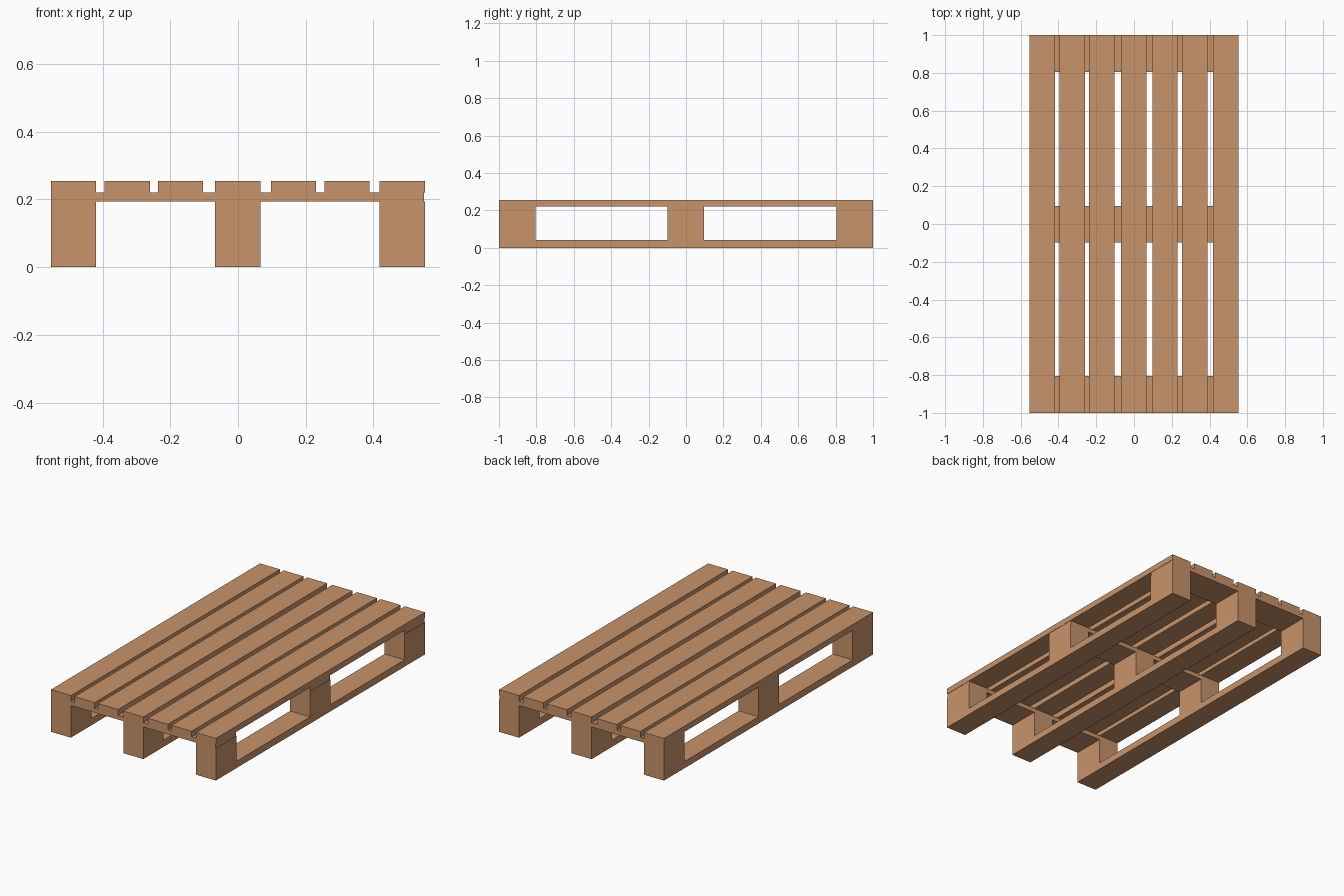
import bpy

if "Cube" in bpy.data.objects:
    bpy.data.objects.remove(bpy.data.objects["Cube"])

wood = bpy.data.materials.new("light_wood")
wood.diffuse_color = (0.578, 0.296, 0.144, 1.0)
wood.use_nodes = True
wood.node_tree.nodes["Principled BSDF"].inputs["Base Color"].default_value = wood.diffuse_color


def box(name, x, y, z):
    """Box from (min, max) ranges on each axis."""
    bpy.ops.mesh.primitive_cube_add(size=1)
    ob = bpy.context.object
    ob.name = name
    lo, hi = zip(x, y, z)
    for v in ob.data.vertices:
        v.co = [hi[i] if v.co[i] > 0 else lo[i] for i in range(3)]
    ob.data.materials.append(wood)
    return ob


BOARD = 0.134                       # board width
RUNNER_TOP, BLOCK_TOP, STRINGER_TOP, TOP = 0.041, 0.194, 0.220, 0.255
rows = [(-1.0, -0.805), (-0.098, 0.095), (0.805, 1.0)]

# Deck boards
for i, x in enumerate([-0.553, -0.394, -0.237, -0.068, 0.097, 0.255, 0.418]):
    box(f"deck_board_{i + 1}", (x, x + BOARD), (-1, 1), (STRINGER_TOP, TOP))

# Cross boards under the deck
for j, y in enumerate(rows):
    box(f"cross_board_{j + 1}", (-0.553, 0.550), y, (BLOCK_TOP, STRINGER_TOP))

# Runners along the ground with three blocks on each
for i, x in enumerate([-0.553, -0.068, 0.418]):
    box(f"runner_{i + 1}", (x, x + BOARD), (-1, 1), (0, RUNNER_TOP))
    for j, y in enumerate(rows):
        box(f"block_{i + 1}_{j + 1}", (x, x + BOARD), y, (RUNNER_TOP, BLOCK_TOP))
